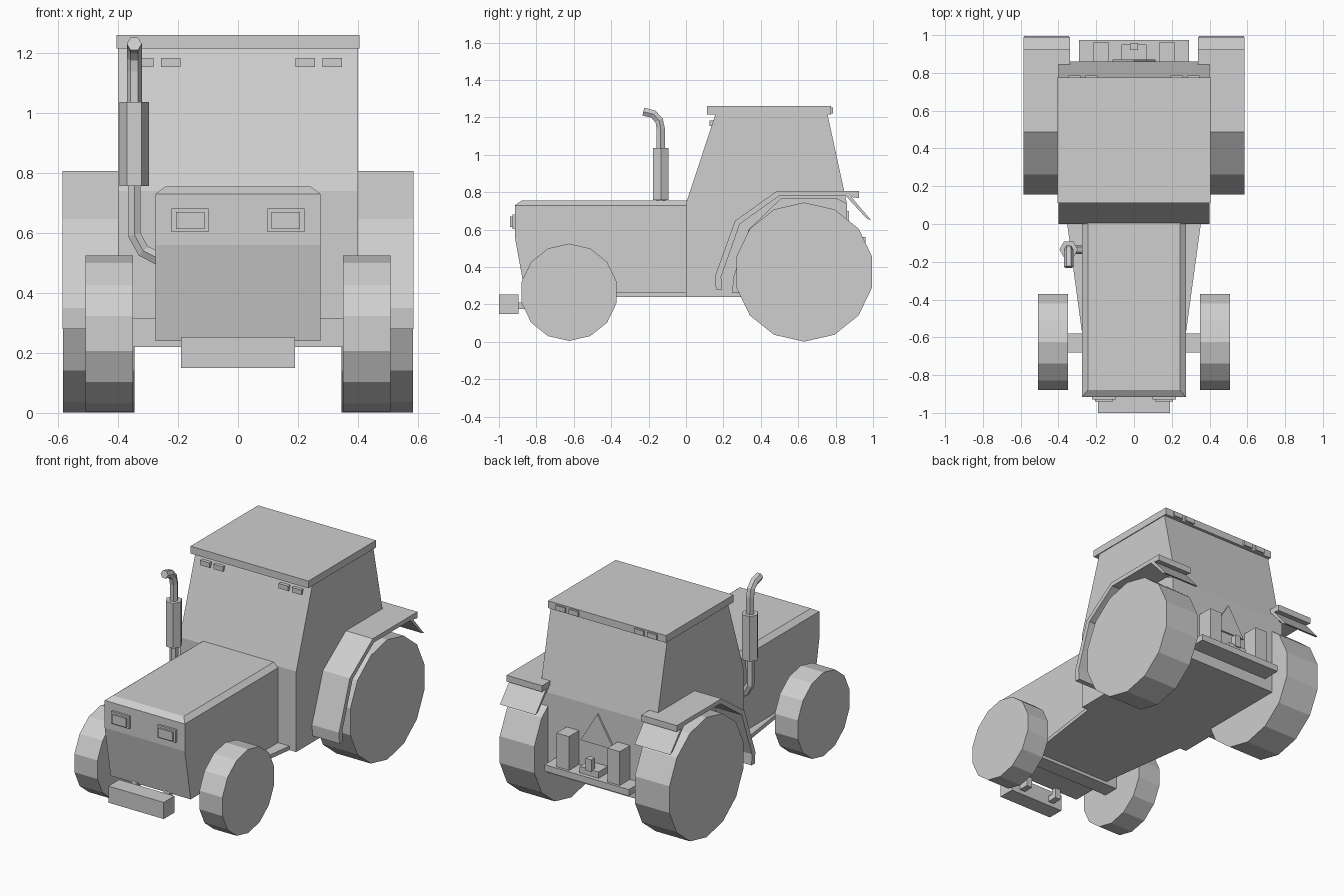
import bpy
import bmesh
import math
from mathutils import Vector

cube = bpy.data.objects.get("Cube")
if cube:
    bpy.data.objects.remove(cube, do_unlink=True)

GREY = (0.62, 0.62, 0.62, 1.0)
paint = bpy.data.materials.new("plain_grey")
paint.use_nodes = True
paint.diffuse_color = GREY
for node in paint.node_tree.nodes:
    if node.type == "BSDF_PRINCIPLED":
        node.inputs["Base Color"].default_value = GREY


def finish(name, bm):
    bmesh.ops.recalc_face_normals(bm, faces=bm.faces)
    mesh = bpy.data.meshes.new(name)
    bm.to_mesh(mesh)
    bm.free()
    mesh.materials.append(paint)
    obj = bpy.data.objects.new(name, mesh)
    bpy.context.collection.objects.link(obj)
    return obj


def prism(name, points, start, end, axis="x"):
    """Extrude a closed outline along one axis."""
    place = {"x": lambda p, d: (d, p[0], p[1]),
             "y": lambda p, d: (p[0], d, p[1]),
             "z": lambda p, d: (p[0], p[1], d)}[axis]
    bm = bmesh.new()
    face = bm.faces.new([bm.verts.new(place(p, start)) for p in points])
    grown = bmesh.ops.extrude_face_region(bm, geom=[face], use_keep_orig=True)
    shift = Vector(place((0, 0), end - start))
    for v in grown["geom"]:
        if isinstance(v, bmesh.types.BMVert):
            v.co += shift
    return finish(name, bm)


def box(name, x, y, z):
    return prism(name, [(x[0], y[0]), (x[1], y[0]), (x[1], y[1]), (x[0], y[1])],
                 z[0], z[1], "z")


def ngon(cx, cy, radius, sides, turn=0.0):
    return [(cx + radius * math.sin(turn + i * math.tau / sides),
             cy + radius * math.cos(turn + i * math.tau / sides)) for i in range(sides)]


def pipe(name, path, radius, sides=6):
    """Sweep a regular section along a path lying in one plane."""
    pts = [Vector(p) for p in path]
    bend = (pts[1] - pts[0]).cross(pts[-1] - pts[0]).normalized()
    bm = bmesh.new()
    rings = []
    for i, p in enumerate(pts):
        before = (p - pts[max(i - 1, 0)]).normalized()
        after = (pts[min(i + 1, len(pts) - 1)] - p).normalized()
        side = bend.cross((before + after).normalized())
        rings.append([bm.verts.new(p + bend * a + side * b)
                      for a, b in ngon(0, 0, radius, sides, math.pi / 2)])
    for a, b in zip(rings, rings[1:]):
        for k in range(sides):
            n = (k + 1) % sides
            bm.faces.new((a[k], a[n], b[n], b[k]))
    bm.faces.new(rings[0])
    bm.faces.new(rings[-1])
    return finish(name, bm)


# Cab and roof
prism("cab", [(0, 0.24), (0, 0.74), (0.157, 1.215), (0.757, 1.215),
              (0.86, 0.74), (0.86, 0.24)], -0.4, 0.4)
box("roof", (-0.405, 0.405), (0.112, 0.775), (1.215, 1.26))

# Bonnet with bevelled top rim and receding grille
bm = bmesh.new()
sections = [(0.24, 0.275, -0.857), (0.56, 0.275, -0.915),
            (0.73, 0.275, -0.915), (0.755, 0.243, -0.878)]
rings = [[bm.verts.new(c) for c in ((-w, f, z), (w, f, z), (w, 0.01, z), (-w, 0.01, z))]
         for z, w, f in sections]
for low, high in zip(rings, rings[1:]):
    for k in range(4):
        n = (k + 1) % 4
        bm.faces.new((low[k], low[n], high[n], high[k]))
bm.faces.new(rings[0])
bm.faces.new(rings[-1])
finish("bonnet", bm)

# Tapered chassis tray, axle and front weight
prism("chassis_tray", [(-0.355, 0.01), (0.355, 0.01), (0.265, -0.65), (-0.265, -0.65)],
      0.24, 0.265, "z")
box("front_axle", (-0.36, 0.36), (-0.68, -0.58), (0.22, 0.317))
box("front_weight", (-0.19, 0.19), (-1.0, -0.895), (0.15, 0.253))

# Paired parts on each side
for s, label in ((1, "left"), (-1, "right")):
    def span(a, b):
        return tuple(sorted((s * a, s * b)))

    prism("front_wheel_" + label, ngon(-0.625, 0.265, 0.26, 14), s * 0.35, s * 0.508)
    prism("rear_wheel_" + label, ngon(0.632, 0.373, 0.372, 14), s * 0.345, s * 0.583)

    # Bent mudguard, inner wheel arch and hanging flap
    outer = [(0.16, 0.28), (0.155, 0.35), (0.262, 0.647), (0.487, 0.807), (0.925, 0.807)]
    inner = [(0.925, 0.768), (0.85, 0.78), (0.498, 0.78), (0.288, 0.63),
             (0.188, 0.347), (0.192, 0.28)]
    prism("mudguard_" + label, outer + inner, s * 0.34, s * 0.585)
    prism("wheel_arch_" + label,
          [(0.245, 0.26), (0.255, 0.35), (0.335, 0.6), (0.51, 0.77), (0.8, 0.77),
           (0.86, 0.74), (0.86, 0.26)], s * 0.34, s * 0.42)
    prism("mud_flap_" + label, [(0.85, 0.785), (0.875, 0.785), (0.99, 0.65), (0.965, 0.66)],
          s * 0.34, s * 0.585)

    # Lamps
    box("headlight_frame_" + label, span(0.098, 0.222), (-0.928, -0.91), (0.604, 0.682))
    box("headlight_lens_" + label, span(0.112, 0.207), (-0.94, -0.92), (0.614, 0.67))
    for x0, x1, spot in ((0.192, 0.257, "inner"), (0.282, 0.347, "outer")):
        box(f"front_work_light_{spot}_{label}", span(x0, x1), (0.125, 0.17), (1.153, 1.183))
        box(f"rear_work_light_{spot}_{label}", span(x0, x1), (0.76, 0.786), (1.222, 1.252))

    # Weight bracket and rear lift housing
    box("weight_bracket_" + label, span(0.09, 0.13), (-0.9, -0.83), (0.175, 0.21))
    box("bracket_post_" + label, span(0.09, 0.13), (-0.86, -0.83), (0.175, 0.25))
    box("lift_housing_" + label, span(0.132, 0.217), (0.85, 0.96), (0.345, 0.56))

# Rear platform, hitch and warning triangle
box("rear_platform", (-0.29, 0.29), (0.85, 0.975), (0.31, 0.35))
box("hitch_base", (-0.065, 0.065), (0.85, 0.95), (0.345, 0.39))
box("hitch_pin", (-0.02, 0.02), (0.92, 0.957), (0.38, 0.455))
prism("warning_triangle", [(-0.115, 0.51), (0.115, 0.51), (0, 0.7)], 0.855, 0.871, "y")

# Exhaust
EX, EY = -0.346, -0.135
prism("muffler", ngon(EX, EY, 0.049, 6, math.pi / 2), 0.757, 1.037, "z")
pipe("upper_exhaust", [(EX, EY, 1.03), (EX, EY, 1.14), (EX, -0.144, 1.185),
                       (EX, -0.175, 1.217), (EX, -0.228, 1.231)], 0.025)
pipe("lower_exhaust", [(EX, EY, 0.765), (EX, EY, 0.595), (-0.316, EY, 0.54),
                       (-0.255, EY, 0.51)], 0.025)
